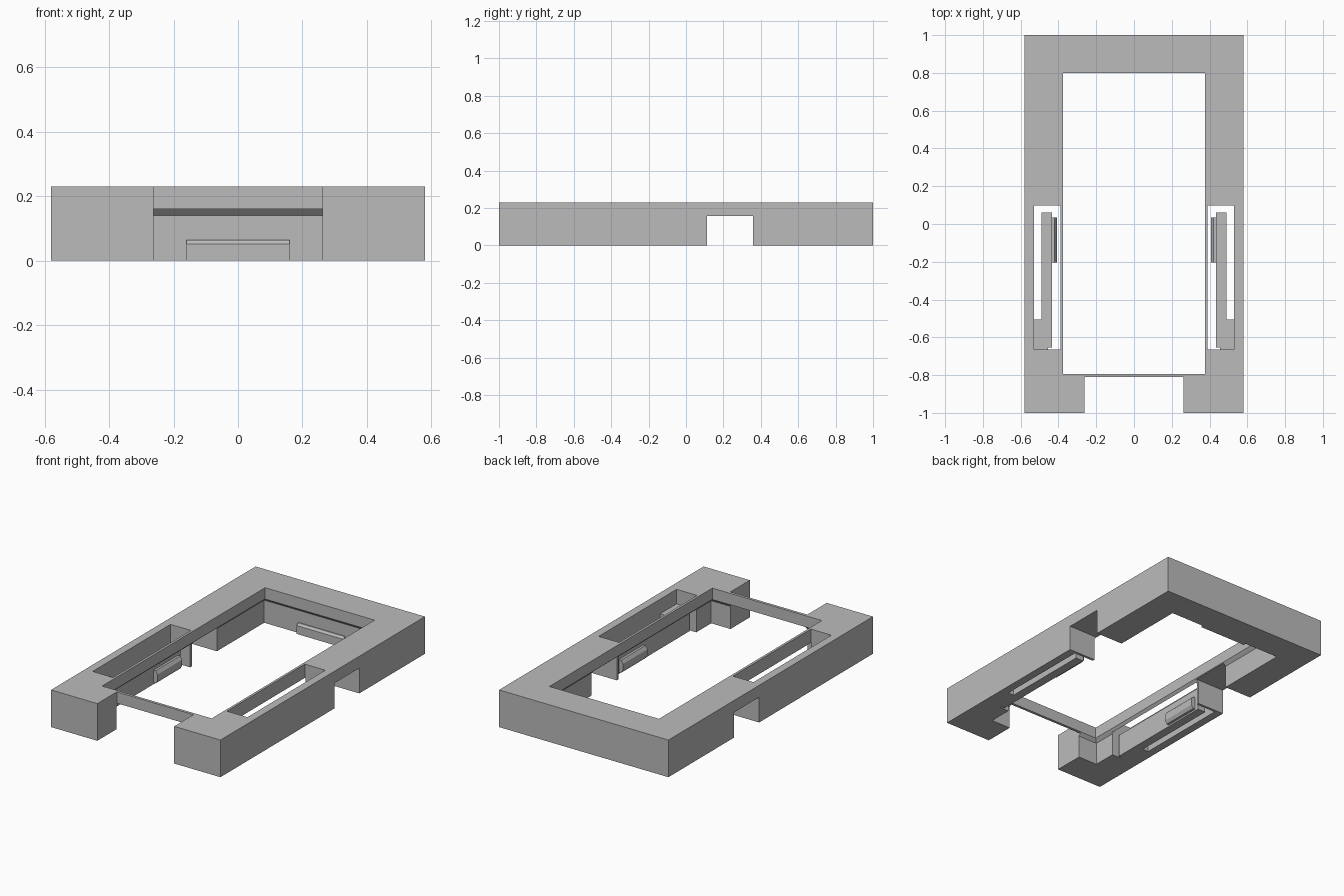
import bpy, bmesh

old = bpy.data.objects.get("Cube")
if old:
    bpy.data.objects.remove(old, do_unlink=True)

grey = bpy.data.materials.new("plain grey")
grey.use_nodes = True
colour = (0.5, 0.5, 0.5, 1)
grey.diffuse_color = colour
grey.node_tree.nodes["Principled BSDF"].inputs["Base Color"].default_value = colour


def loft(name, rings):
    """Closed solid through a stack of four-cornered rings."""
    bm = bmesh.new()
    loops = [[bm.verts.new(p) for p in ring] for ring in rings]
    for a, b in zip(loops, loops[1:]):
        for i in range(4):
            j = (i + 1) % 4
            bm.faces.new((a[i], a[j], b[j], b[i]))
    bm.faces.new(loops[0][::-1])
    bm.faces.new(loops[-1])
    bmesh.ops.recalc_face_normals(bm, faces=bm.faces)
    mesh = bpy.data.meshes.new(name)
    bm.to_mesh(mesh)
    bm.free()
    mesh.materials.append(grey)
    obj = bpy.data.objects.new(name, mesh)
    bpy.context.scene.collection.objects.link(obj)
    return obj


def rect(x0, x1, y0, y1, z):
    return [(x0, y0, z), (x1, y0, z), (x1, y1, z), (x0, y1, z)]


def box(name, x0, x1, y0, y1, z0, z1):
    return loft(name, [rect(x0, x1, y0, y1, z) for z in (z0, z1)])


def cut(target, cutter):
    cutter.hide_render = True
    mod = target.modifiers.new("cut", "BOOLEAN")
    mod.operation = "DIFFERENCE"
    mod.solver = "EXACT"
    mod.object = cutter
    bpy.context.view_layer.objects.active = target
    bpy.ops.object.modifier_apply(modifier=mod.name)
    bpy.data.objects.remove(cutter, do_unlink=True)


# Main frame
H = 0.23
frame = box("frame", -0.58, 0.58, -1, 1, 0, H)

# Central opening, wider below a bevelled lip
lower = (-0.395, 0.395, -0.811, 0.82)
upper = (-0.375, 0.375, -0.793, 0.80)
cut(frame, loft("opening_cutter", [rect(*lower, -0.1), rect(*lower, 0.14),
                                   rect(*upper, 0.16), rect(*upper, 0.4)]))

# Front gap, leaving a thin bar across the top
cut(frame, box("front_gap_cutter", -0.263, 0.263, -1.1, -0.81, -0.1, 0.4))
cut(frame, box("bar_underside_cutter", -0.263, 0.263, -1.2, -0.7, -0.2, 0.16))

# Notches through both sides
cut(frame, box("side_notch_cutter", -0.7, 0.7, 0.113, 0.358, -0.1, 0.156))

# Side slots, each with a spring arm
for s, side in ((1, "left"), (-1, "right")):
    def span(a, b):
        return sorted((s * a, s * b))

    cut(frame, box("slot_cutter", *span(0.39, 0.53), -0.665, 0.097, -0.1, 0.4))
    box(side + "_arm_base", *span(0.455, 0.53), -0.665, -0.505, 0, 0.14)
    box(side + "_spring_arm", *span(0.435, 0.49), -0.655, 0.06, 0, 0.14)
    # Bevelled catch on the arm's inner face
    catch = []
    for x, inset in ((0.435, 0), (0.42, 0), (0.407, 0.02)):
        y0, y1, z0, z1 = -0.205, 0.035, 0.01 + inset, 0.088 - inset
        catch.append([(s * x, y0, z0), (s * x, y1, z0),
                      (s * x, y1, z1), (s * x, y0, z1)])
    loft(side + "_catch", catch)

# Locating tab on the inner back wall
loft("back_tab", [rect(-0.16, 0.16, 0.803, 0.82, 0),
                  rect(-0.16, 0.16, 0.803, 0.82, 0.052),
                  rect(-0.16, 0.16, 0.814, 0.82, 0.065)])
